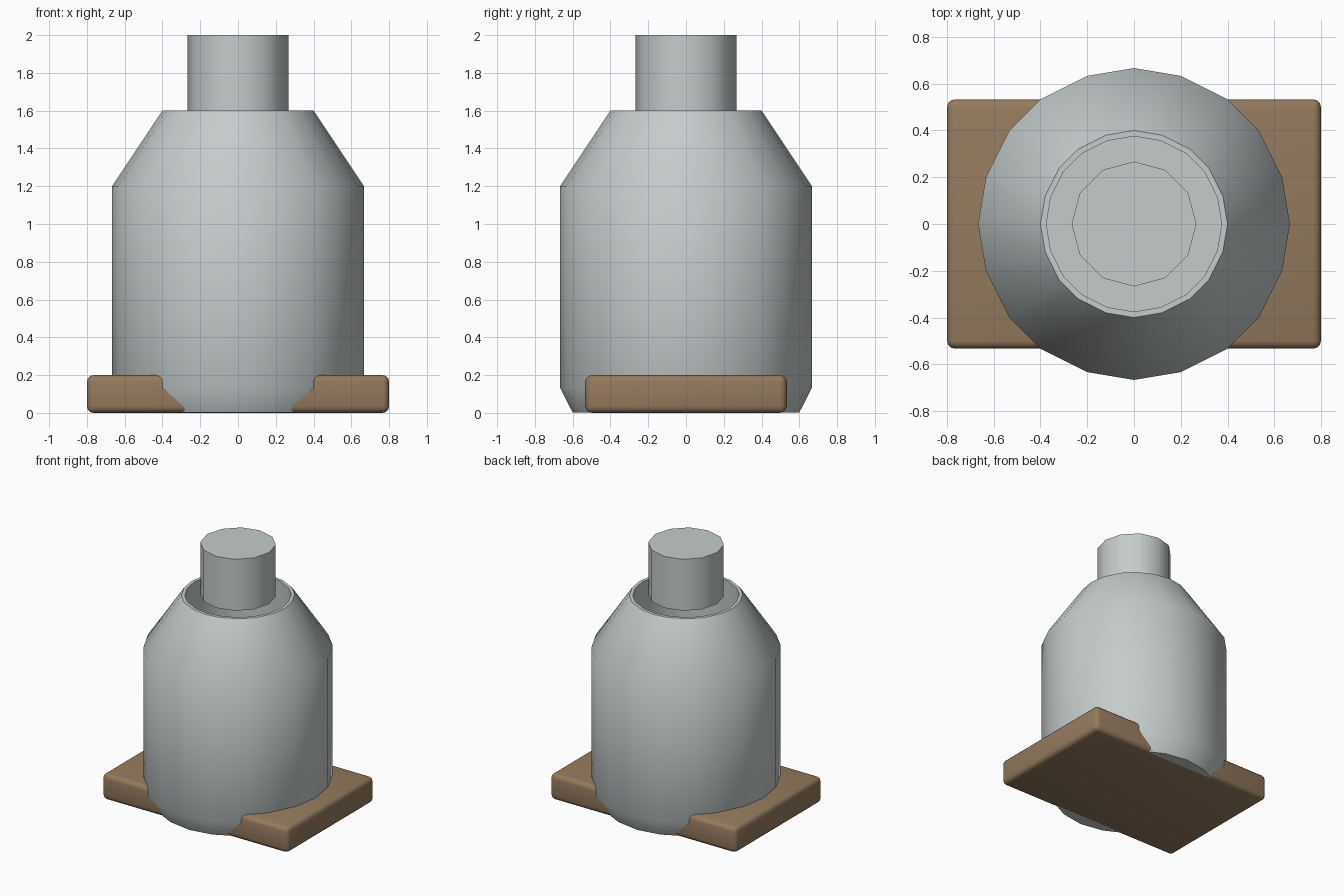
import bpy, bmesh, math

cube = bpy.data.objects.get("Cube")
if cube:
    bpy.data.objects.remove(cube, do_unlink=True)


def material(name, rgb):
    m = bpy.data.materials.new(name)
    m.use_nodes = True
    m.diffuse_color = (*rgb, 1)
    m.node_tree.nodes["Principled BSDF"].inputs["Base Color"].default_value = (*rgb, 1)
    return m


metal = material("pale grey metal", (0.56, 0.60, 0.60))
wood = material("brown wood", (0.30, 0.195, 0.112))


def finish(bm, name, mat):
    bmesh.ops.recalc_face_normals(bm, faces=bm.faces[:])
    mesh = bpy.data.meshes.new(name)
    bm.to_mesh(mesh)
    bm.free()
    mesh.materials.append(mat)
    obj = bpy.data.objects.new(name, mesh)
    bpy.context.collection.objects.link(obj)
    bpy.ops.object.select_all(action="DESELECT")
    obj.select_set(True)
    bpy.context.view_layer.objects.active = obj
    bpy.ops.object.shade_smooth_by_angle(angle=math.radians(40))
    return obj


def lathe(name, outline, profile, mat):
    """Stack scaled copies of an outline at each (radius, z), capping both ends."""
    bm = bmesh.new()
    rings = [[bm.verts.new((x * r, y * r, z)) for x, y in outline] for r, z in profile]
    n = len(outline)
    for low, high in zip(rings, rings[1:]):
        for i in range(n):
            j = (i + 1) % n
            bm.faces.new((low[i], low[j], high[j], high[i]))
    bm.faces.new(rings[0][::-1])
    bm.faces.new(rings[-1])
    return finish(bm, name, mat)


# Outlines: a quarter turn of points repeated four times
def full_turn(quarter):
    points = list(quarter)
    for _ in range(3):
        quarter = [(-y, x) for x, y in quarter]
        points += quarter
    return points


twenty_sides = full_turn([(1, 0), (0.95, 0.3), (0.8, 0.6), (0.6, 0.8), (0.3, 0.95)])
twelve_sides = full_turn([(1, 0), (0.866, 0.5), (0.5, 0.866)])

# Vessel with chamfered foot, sloping shoulder and recessed mouth
lathe("vessel_body", twenty_sides,
      [(0.6, 0.002), (0.667, 0.133), (0.667, 1.2), (0.4, 1.6), (0.375, 1.6), (0.375, 1.2)],
      metal)

# Plug held above the mouth
lathe("plug", twelve_sides, [(0.267, 1.6), (0.267, 2.0)], metal)

# Rounded base board
bm = bmesh.new()
bmesh.ops.create_cube(bm, size=1)
for v in bm.verts:
    v.co.x *= 1.6
    v.co.y *= 1.067
    v.co.z = (v.co.z + 0.5) * 0.2
bmesh.ops.bevel(bm, geom=bm.edges[:], offset=0.035, segments=3, profile=0.5, affect="EDGES")
finish(bm, "base_board", wood)
